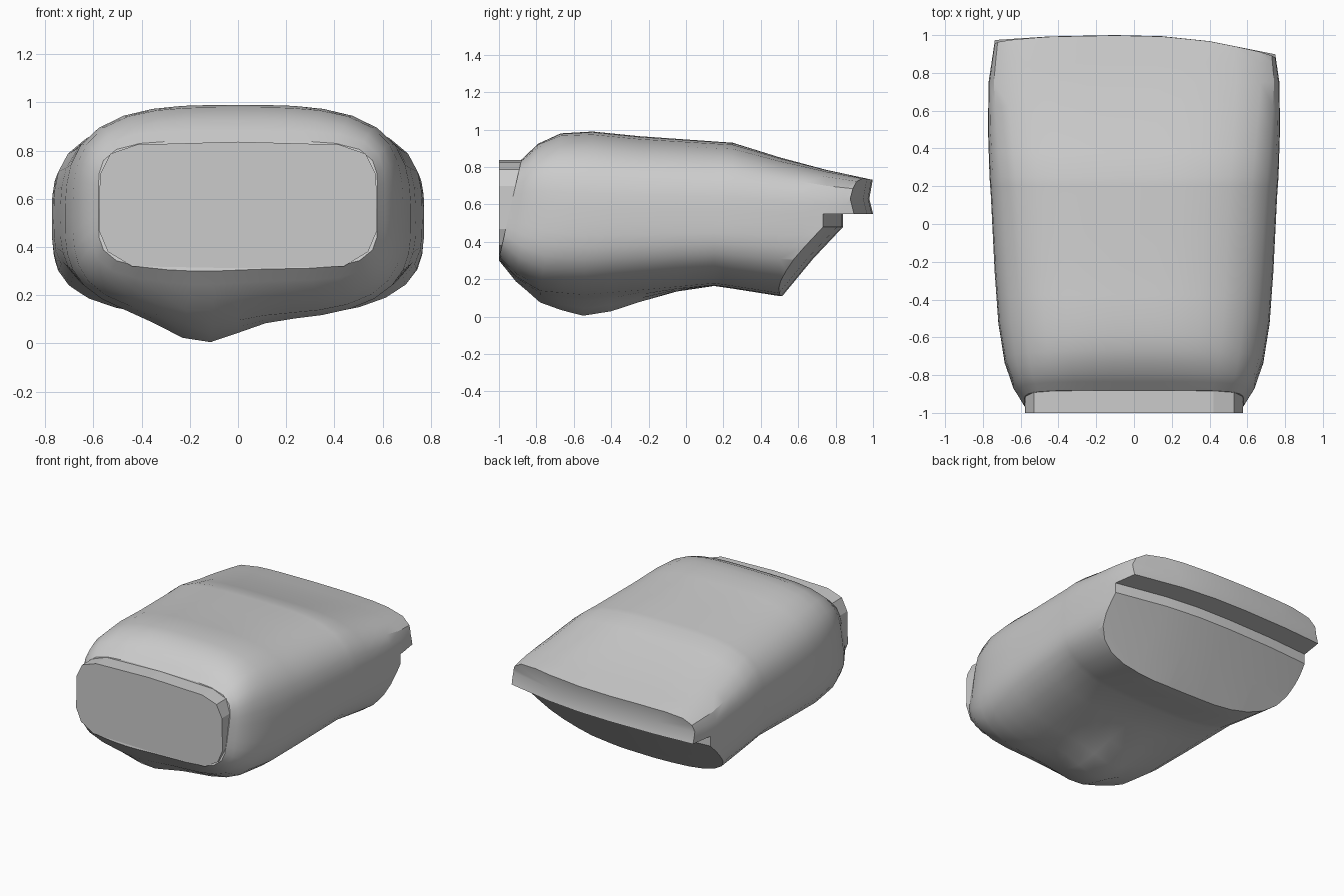
import bpy, bmesh, math

cube = bpy.data.objects.get("Cube")
if cube:
    bpy.data.objects.remove(cube, do_unlink=True)

grey = bpy.data.materials.new("plain grey")
grey.use_nodes = True
COLOR = (0.6, 0.6, 0.6, 1)
grey.diffuse_color = COLOR
grey.node_tree.nodes["Principled BSDF"].inputs["Base Color"].default_value = COLOR


def loft(name, rings):
    """Skin a list of closed rings and cap both ends."""
    bm = bmesh.new()
    loops = [[bm.verts.new(p) for p in ring] for ring in rings]
    n = len(loops[0])
    for a, b in zip(loops, loops[1:]):
        for i in range(n):
            j = (i + 1) % n
            bm.faces.new((a[i], a[j], b[j], b[i]))
    bm.faces.new(loops[0])
    bm.faces.new(loops[-1])
    bmesh.ops.recalc_face_normals(bm, faces=bm.faces)
    mesh = bpy.data.meshes.new(name)
    bm.to_mesh(mesh)
    bm.free()
    mesh.materials.append(grey)
    obj = bpy.data.objects.new(name, mesh)
    bpy.context.collection.objects.link(obj)
    return obj


def activate(obj):
    bpy.ops.object.select_all(action='DESELECT')
    obj.select_set(True)
    bpy.context.view_layer.objects.active = obj


SEGMENTS = 40


def body_ring(y_low, y_high, width, low, high, mid, n_top, n_low):
    """Rounded-box section, leaning from y_low at the bottom to y_high at the top."""
    ring = []
    for i in range(SEGMENTS):
        a = 2 * math.pi * i / SEGMENTS
        c, s = math.cos(a), math.sin(a)
        n = n_top if s > 0 else n_low
        r = (abs(c) ** n + abs(s) ** n) ** (-1 / n)
        x = width * r * c
        z = mid + r * s * ((high - mid) if s > 0 else (mid - low))
        y = y_low + (y_high - y_low) * (z - low) / (high - low)
        # rounded bulge under the belly, off to one side
        under = max(0, -r * s) ** 2
        z -= 0.1 * under * math.exp(-((x + 0.15) / 0.2) ** 2 - ((y + 0.52) / 0.32) ** 2)
        ring.append((x, y, z))
    return ring


# body: y low, y high, half width, bottom, top, widest height, roundness
SECTIONS = [
    (-1.0, -0.88, 0.58, 0.31, 0.84, 0.57, 5, 5),
    (-0.91, -0.79, 0.64, 0.21, 0.925, 0.55, 4, 4),
    (-0.78, -0.67, 0.685, 0.125, 0.98, 0.52, 3.4, 3.2),
    (-0.55, -0.5, 0.718, 0.10, 0.99, 0.5, 3.2, 2.9),
    (-0.25, -0.25, 0.738, 0.125, 0.965, 0.5, 3.2, 2.9),
    (0.15, 0.15, 0.758, 0.165, 0.937, 0.5, 3.4, 3),
    (0.25, 0.25, 0.765, 0.15, 0.93, 0.5, 3.5, 3),
    (0.5, 0.5, 0.773, 0.11, 0.852, 0.5, 4, 3),
    (0.75, 0.75, 0.77, 0.1, 0.785, 0.5, 5, 3.5),
    (0.95, 0.95, 0.74, 0.1, 0.742, 0.52, 6, 4),
    (1.1, 1.1, 0.72, 0.1, 0.71, 0.52, 6, 4),
]
rings = []
for a, b in zip(SECTIONS, SECTIONS[1:]):
    for t in (0, 0.5):
        rings.append(body_ring(*[p + (q - p) * t for p, q in zip(a, b)]))
rings.append(body_ring(*SECTIONS[-1]))
body = loft("body", rings)

# rear cut: overhanging lip, step and sloped back wall, bowed across the width
PROFILE = [(1.0, 1.0), (1.0, 0.74), (0.98, 0.63), (1.0, 0.55), (0.84, 0.55),
           (0.84, 0.48), (0.68, 0.31), (0.515, 0.11), (0.42, 0), (0.42, -0.2),
           (1.4, -0.2), (1.4, 1.0)]
BOW = [(-0.9, -0.04), (-0.72, -0.025), (-0.45, -0.007), (-0.1, 0), (0.15, -0.006),
       (0.4, -0.032), (0.74, -0.1), (0.9, -0.135)]
cutter = loft("rear_cutter", [[(x, y + shift, z) for y, z in PROFILE] for x, shift in BOW])
cutter.hide_render = True
cut = body.modifiers.new("rear_cut", 'BOOLEAN')
cut.operation = 'DIFFERENCE'
cut.solver = 'EXACT'
cut.object = cutter
activate(body)
bpy.ops.object.modifier_apply(modifier=cut.name)
bpy.data.objects.remove(cutter, do_unlink=True)
activate(body)
bpy.ops.object.shade_smooth_by_angle(angle=math.radians(30))

# front neck: short straight collar with a flat face
HALF = [(0.42, 0.825), (0.53, 0.787), (0.573, 0.7), (0.578, 0.47), (0.54, 0.38), (0.44, 0.32)]
outline = [(0, 0.837)] + HALF + [(0, 0.312)] + [(-x, z) for x, z in reversed(HALF)]
neck = loft("front_neck", [[(x, y, z) for x, z in outline] for y in (-1.0, -0.82)])
